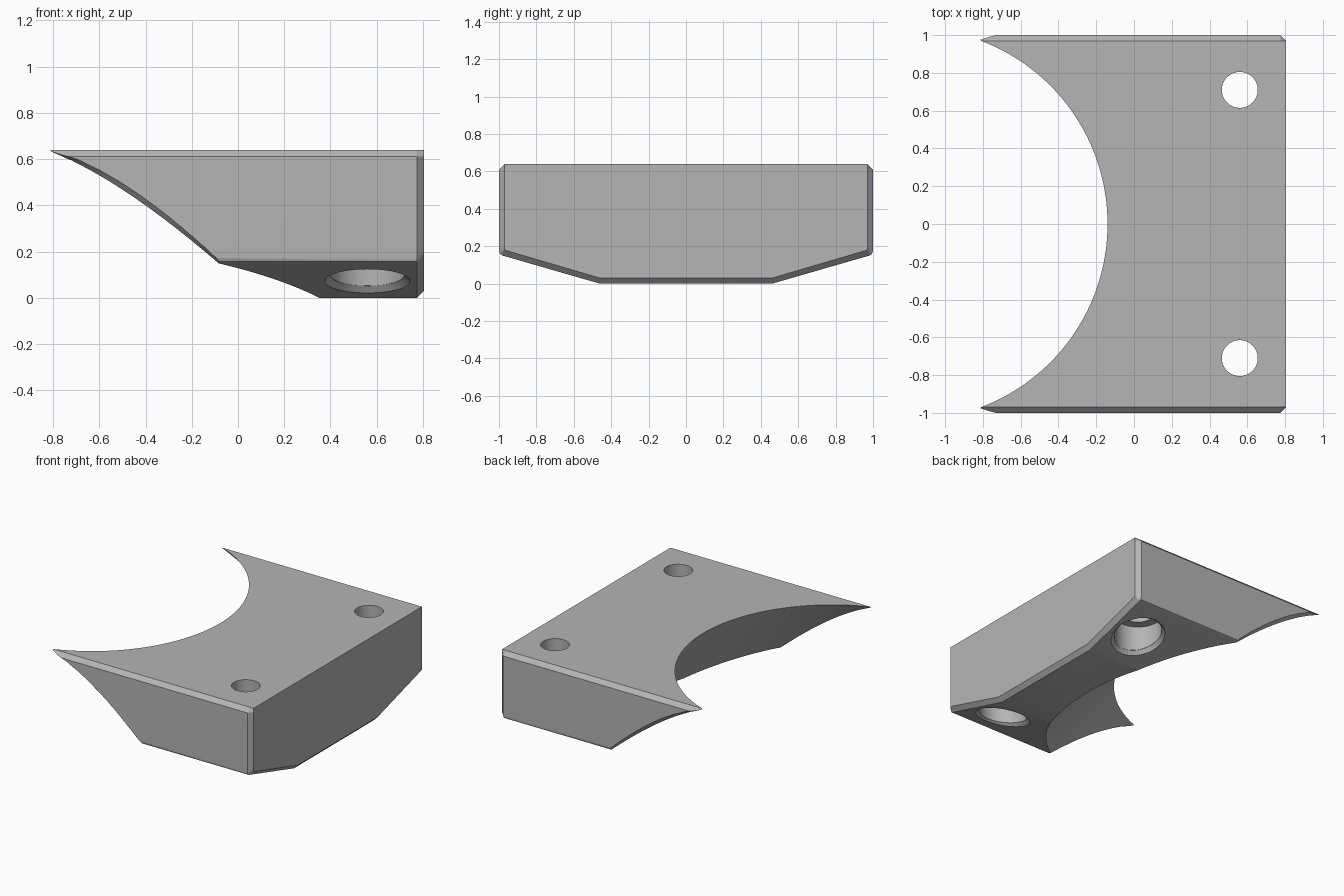
import bpy, bmesh, math
from mathutils import Matrix

cube = bpy.data.objects.get("Cube")
if cube:
    bpy.data.objects.remove(cube, do_unlink=True)

grey = bpy.data.materials.new("plain grey")
grey.use_nodes = True
colour = (0.46, 0.46, 0.46, 1)
grey.diffuse_color = colour
grey.node_tree.nodes["Principled BSDF"].inputs["Base Color"].default_value = colour


def make_object(name, bm):
    bmesh.ops.recalc_face_normals(bm, faces=bm.faces)
    mesh = bpy.data.meshes.new(name)
    bm.to_mesh(mesh)
    bm.free()
    mesh.materials.append(grey)
    obj = bpy.data.objects.new(name, mesh)
    bpy.context.collection.objects.link(obj)
    return obj


def loft(name, rings):
    """Skin a list of closed rings and cap both ends."""
    bm = bmesh.new()
    rows = [[bm.verts.new(p) for p in ring] for ring in rings]
    n = len(rows[0])
    for a, b in zip(rows, rows[1:]):
        for i in range(n):
            j = (i + 1) % n
            bm.faces.new((a[i], a[j], b[j], b[i]))
    bm.faces.new(rows[0])
    bm.faces.new(rows[-1])
    return make_object(name, bm)


def frustum(name, r_low, r_high, z_low, z_high, place, segments=64):
    bm = bmesh.new()
    bmesh.ops.create_cone(bm, cap_ends=True, segments=segments,
                          radius1=r_low, radius2=r_high, depth=z_high - z_low,
                          matrix=place @ Matrix.Translation((0, 0, (z_low + z_high) / 2)))
    return make_object(name, bm)


def cut(body, cutter):
    mod = body.modifiers.new("cut", 'BOOLEAN')
    mod.operation = 'DIFFERENCE'
    mod.solver = 'EXACT'
    mod.object = cutter
    bpy.context.view_layer.objects.active = body
    bpy.ops.object.modifier_apply(modifier=mod.name)
    bpy.data.objects.remove(cutter, do_unlink=True)


# Block: half section mirrored, run along x, chamfered at the flat end
half = [(0.46, 0), (0.98, 0.15), (0.993, 0.157), (1, 0.175), (1, 0.61), (0.97, 0.64)]
section = half + [(-y, z) for y, z in reversed(half)]
inset = [(max(-0.97, min(0.97, y)), z + 0.03 if z < 0.3 else z) for y, z in section]
block = loft("mounting_block", [
    [(-1, y, z) for y, z in section],
    [(0.775, y, z) for y, z in section],
    [(0.805, y, z) for y, z in inset]])

# Flared round recess
CX, R0, SLOPE = -1.177, 1.595, 0.872


def recess_radius(z):
    return R0 - SLOPE * z


cut(block, frustum("recess_cutter", recess_radius(-0.1), recess_radius(0.74), -0.1, 0.74,
                   Matrix.Translation((CX, 0, 0)), 192))

# Eased edge where the recess meets each side
for side in (1, -1):
    rings = []
    for k in range(13):
        z = 0.1 + 0.045 * k
        r = recess_radius(z)
        ax = CX + math.sqrt(max(r * r - 0.975 ** 2, 0))
        bx = CX + math.sqrt(max(r * r - 1, 0)) + 0.03 + 0.07 * k / 12
        dx = bx - ax
        rings.append([(ax - 0.3 * dx, side * 0.9675, z),
                      (bx + dx, side * 1.025, z),
                      (ax - 0.3, side * 1.025, z)])
    cut(block, loft("edge_cutter", rings))

# Bolt holes with counterbores and flared mouths on the sloping underside
for side in (1, -1):
    base = Matrix.Translation((0.56, side * 0.71, 0))
    tilt = (Matrix.Translation((0.56, side * 0.71, 0.072))
            @ Matrix.Rotation(side * math.atan(0.288), 4, 'X'))
    cut(block, frustum("bore_cutter", 0.095, 0.095, 0.1, 0.8, base))
    cut(block, frustum("counterbore_cutter", 0.16, 0.16, -0.1, 0.24, base))
    cut(block, frustum("mouth_cutter", 0.235, 0.16, -0.05, 0.025, tilt))

# Smooth curved walls, crisp edges
bpy.ops.object.select_all(action='DESELECT')
block.select_set(True)
bpy.context.view_layer.objects.active = block
bpy.ops.object.shade_smooth_by_angle(angle=math.radians(28))
weighted = block.modifiers.new("even_shading", 'WEIGHTED_NORMAL')
weighted.keep_sharp = True
